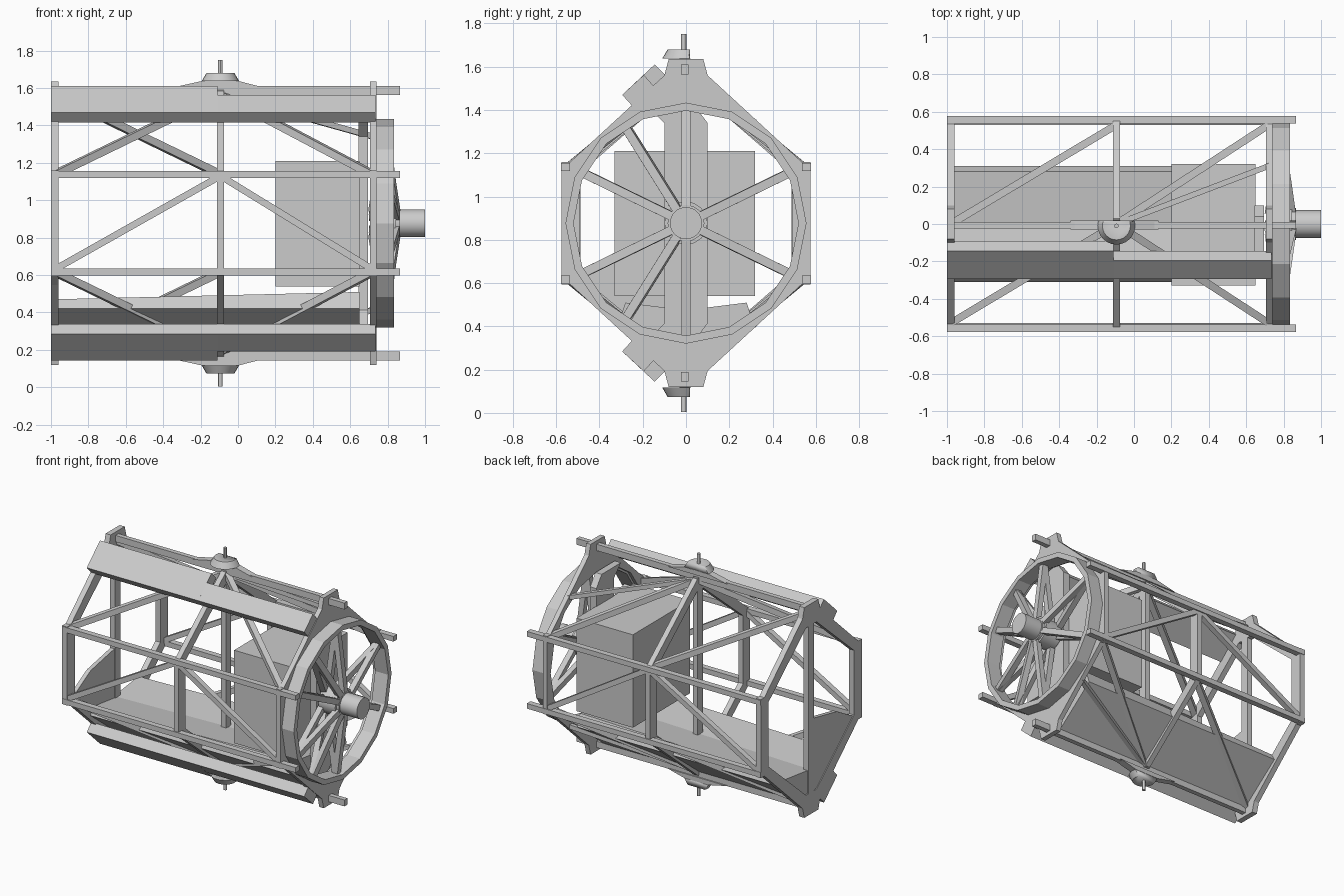
import bpy, bmesh, math
from mathutils import Vector, Matrix

if "Cube" in bpy.data.objects:
    bpy.data.objects.remove(bpy.data.objects["Cube"], do_unlink=True)

grey = bpy.data.materials.new("light_grey")
grey.use_nodes = True
grey.diffuse_color = (0.6, 0.6, 0.6, 1)
grey.node_tree.nodes["Principled BSDF"].inputs["Base Color"].default_value = (0.6, 0.6, 0.6, 1)

MID = 0.877                      # height of the hub axis
FRONT, CENTRE, REAR = 0.72, -0.094, -0.98
TOP = 1.587                      # apex rail height
SIDE, HIGH = 0.557, 1.137        # side rail position


def finish(bm, name):
    bmesh.ops.recalc_face_normals(bm, faces=bm.faces)
    mesh = bpy.data.meshes.new(name)
    bm.to_mesh(mesh)
    bm.free()
    mesh.materials.append(grey)
    obj = bpy.data.objects.new(name, mesh)
    bpy.context.collection.objects.link(obj)
    return obj


def beam(name, a, b, width=0.04, depth=0.04):
    """Rectangular bar between two points."""
    a, b = Vector(a), Vector(b)
    d = b - a
    bm = bmesh.new()
    turn = d.to_track_quat('X', 'Z').to_matrix().to_4x4()
    bmesh.ops.create_cube(bm, size=1, matrix=Matrix.Translation((a + b) / 2) @ turn
                          @ Matrix.Diagonal((d.length, width, depth, 1)))
    return finish(bm, name)


def box(name, x, y, z):
    return beam(name, (x[0], sum(y) / 2, sum(z) / 2), (x[1], sum(y) / 2, sum(z) / 2),
                y[1] - y[0], z[1] - z[0])


def plate(name, loops, start, offset, place):
    """Extrude nested 2D outlines; the inner loops become holes."""
    bm = bmesh.new()
    edges = []
    for loop in loops:
        vs = [bm.verts.new(place(u, v, start)) for u, v in loop]
        edges += [bm.edges.new((vs[i - 1], vs[i])) for i in range(len(vs))]
    bmesh.ops.triangle_fill(bm, use_beauty=True, edges=edges)
    out = bmesh.ops.extrude_face_region(bm, geom=bm.faces[:])
    shift = Vector(place(0, 0, start + offset)) - Vector(place(0, 0, start))
    bmesh.ops.translate(bm, verts=[g for g in out["geom"] if isinstance(g, bmesh.types.BMVert)], vec=shift)
    bmesh.ops.dissolve_limit(bm, angle_limit=0.01, verts=bm.verts[:], edges=bm.edges[:])
    return finish(bm, name)


def across(u, v, t):             # outline in the y-z plane
    return (t, u, v)


def along(u, v, t):              # outline in the x-z plane
    return (u, t, v)


def circle(r, n, z=MID):
    return [(r * math.cos(2 * math.pi * i / n), z + r * math.sin(2 * math.pi * i / n)) for i in range(n)]


def cone(name, r1, r2, a, b, n=32):
    a, b = Vector(a), Vector(b)
    bm = bmesh.new()
    turn = (b - a).to_track_quat('Z', 'Y').to_matrix().to_4x4()
    bmesh.ops.create_cone(bm, cap_ends=True, segments=n, radius1=r1, radius2=r2,
                          depth=(b - a).length, matrix=Matrix.Translation((a + b) / 2) @ turn)
    obj = finish(bm, name)
    bpy.ops.object.select_all(action='DESELECT')
    obj.select_set(True)
    bpy.context.view_layer.objects.active = obj
    bpy.ops.object.shade_smooth_by_angle()
    return obj


def flip(z, s):                  # mirror a height about the hub axis
    return MID + s * (z - MID)


def mirror_down(upper):
    return upper + [(y, 2 * MID - z) for y, z in reversed(upper)]


def symmetric(quarter):
    """Complete an outline from its upper right quarter."""
    return mirror_down(quarter + [(-y, z) for y, z in reversed(quarter)])


# End frames: hexagonal plates with apex lugs
outline = symmetric([(0.575, 1.16), (0.535, 1.16), (0.1, 1.56), (0.08, 1.635)])
plate("front_frame", [outline, circle(0.535, 16)], 0.705, 0.035, across)
opening = symmetric([(0.487, 1.11), (0.06, 1.48)])
plate("rear_frame", [outline, opening], -1.0, 0.04, across)
box("rear_post", (-1.0, -0.96), (-0.03, 0.03), (0.15, 1.6))
plate("rear_panel", [[(-0.55, 0.6), (-0.3, 0.74), (0, 0.8), (0, 0.16)]], -0.995, 0.03, across)

# Long rails
for s, word in ((1, "upper"), (-1, "lower")):
    beam(word + "_apex_rail", (-1, -0.006, flip(TOP, s)), (0.865, -0.006, flip(TOP, s)), 0.034, 0.046)
    for side in (1, -1):
        z = flip(HIGH, s)
        beam(word + "_side_rail", (-1, side * SIDE, z), (0.865, side * SIDE, z), 0.042, 0.037)

# Middle frame, deeper than it is wide
thin = (CENTRE - 0.019, CENTRE + 0.019)
for side in (1, -1):
    box("middle_side_strut", thin, sorted((side * 0.49, side * 0.57)), (2 * MID - HIGH, HIGH))
    for s in (1, -1):
        beam("middle_slope_strut", (CENTRE, side * 0.535, flip(HIGH - 0.01, s)),
             (CENTRE, 0, flip(TOP - 0.02, s)), 0.038, 0.065)
box("middle_post", thin, (-0.03, 0.03), (2 * MID - TOP, TOP))

# Diagonal braces
for side in (1, -1):
    y = side * 0.55
    beam("side_brace", (REAR, y, 0.63), (CENTRE, y, 1.13), 0.04, 0.036)
    beam("side_brace", (CENTRE, y, 1.13), (FRONT, y, 0.63), 0.04, 0.036)
    for s in (1, -1):
        apex, rail = flip(TOP - 0.02, s), flip(HIGH, s)
        beam("front_slope_brace", (CENTRE, 0, apex), (FRONT, side * 0.53, rail))
        if side > 0:
            beam("rear_slope_brace", (REAR, 0, apex), (CENTRE, 0.53, rail))
            beam("short_slope_brace", (CENTRE, 0, apex), (FRONT, 0.31, flip(1.34, s)), 0.03, 0.03)
        else:
            beam("rear_slope_brace", (REAR, -0.53, rail), (CENTRE, 0, apex))

# Tilted slabs along the front slopes, narrower ahead of the middle frame
lower_edge = [(-0.245, 1.415), (-0.295, 1.47)]
wide = [(-0.145, 1.61), (-0.09, 1.555)] + lower_edge
narrow = [(-0.195, 1.562), (-0.145, 1.506)] + lower_edge
for s, word in ((1, "upper"), (-1, "lower")):
    for slab, start, length in ((wide, -1, 0.89), (narrow, -0.11, 0.845)):
        plate(word + "_slab", [[(y, flip(z, s)) for y, z in slab]], start, length, across)

# Wedge-bottomed floor whose top rises towards the wheel
wedge = [(-0.31, 0.42), (0, 0.18), (0.31, 0.42), (0.28, 0.47), (0, 0.435), (-0.28, 0.47)]
floor = plate("wedge_floor", [wedge], -0.99, 1.64, across)
for v in floor.data.vertices:
    if v.co.z > 0.43:
        v.co.z += 0.024 * (v.co.x + 1)

# Inner cabinet and bulkhead
box("cabinet", (0.2, 0.65), (-0.33, 0.32), (0.54, 1.21))
plate("bulkhead", [mirror_down([(0.1, 1.34), (0.04, 1.42), (-0.18, 1.42), (-0.1, 1.34)])],
      0.645, 0.05, across)

# Wheel ring, hub and spokes
plate("wheel_ring", [circle(0.557, 16), circle(0.52, 16)], 0.73, 0.105, across)
cone("hub_collar", 0.1, 0.1, (0.71, 0, MID), (0.845, 0, MID), 16)
cone("hub_boss", 0.085, 0.085, (0.84, 0, MID), (0.865, 0, MID), 16)
cone("hub_shaft", 0.074, 0.074, (0.84, 0, MID), (1.0, 0, MID))
for angle in (26, 90, 122, 154, 206, 238, 270, 334):
    c, s = math.cos(math.radians(angle)), math.sin(math.radians(angle))
    for x in (0.845, 0.72):
        beam("spoke", (x, 0.07 * c, MID + 0.07 * s), (0.785, 0.53 * c, MID + 0.53 * s))

# Pivots above and below: gusset, half collar and pin
gusset = [(-0.34, 1.605), (-0.19, 1.638), (0.0, 1.638), (0.13, 1.605)]
for s, word in ((1, "upper"), (-1, "lower")):
    plate(word + "_gusset", [[(x, flip(z, s)) for x, z in gusset]], -0.03, 0.05, along)
    collar = cone(word + "_half_collar", 0.1, 0.075, (CENTRE, -0.01, flip(1.637, s)),
                  (CENTRE, -0.01, flip(1.68, s)), 24)
    bm = bmesh.new()
    bm.from_mesh(collar.data)
    bmesh.ops.bisect_plane(bm, geom=bm.verts[:] + bm.edges[:] + bm.faces[:],
                           plane_co=(0, 0.018, 0), plane_no=(0, 1, 0), clear_outer=True)
    bmesh.ops.holes_fill(bm, edges=[e for e in bm.edges if e.is_boundary])
    bm.to_mesh(collar.data)
    bm.free()
    cone(word + "_pin", 0.012, 0.012, (CENTRE, -0.01, flip(1.6, s)), (CENTRE, -0.01, flip(1.75, s)), 12)
